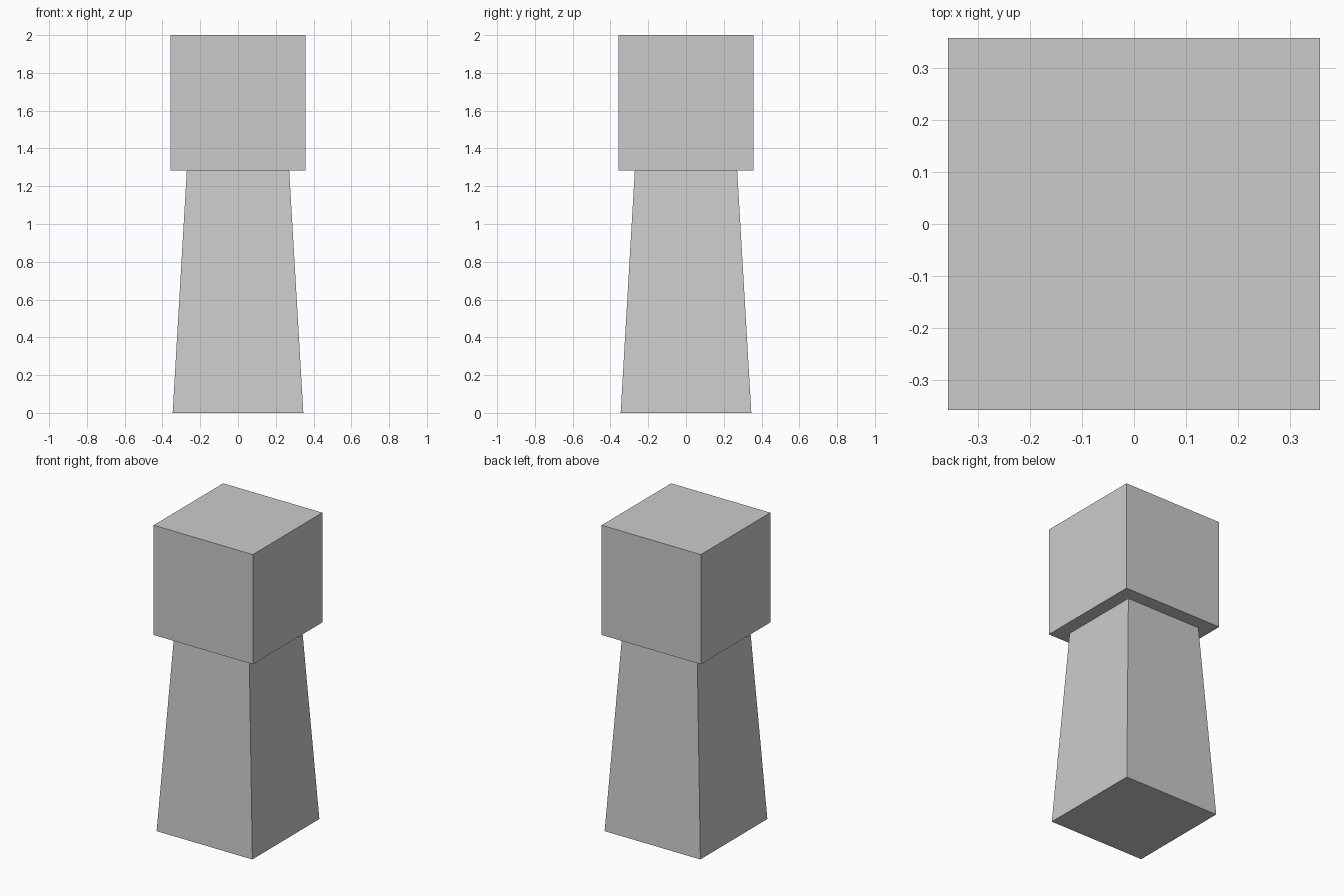
import bpy
import bmesh

if "Cube" in bpy.data.objects:
    bpy.data.objects.remove(bpy.data.objects["Cube"])


def square_block(name, z0, z1, half_bottom, half_top):
    """Four-sided block, optionally tapered, from z0 to z1."""
    bm = bmesh.new()
    bmesh.ops.create_cube(bm, size=2)
    for v in bm.verts:
        top = v.co.z > 0
        half = half_top if top else half_bottom
        v.co = (v.co.x * half, v.co.y * half, z1 if top else z0)
    mesh = bpy.data.meshes.new(name)
    bm.to_mesh(mesh)
    bm.free()
    obj = bpy.data.objects.new(name, mesh)
    bpy.context.collection.objects.link(obj)
    return obj


JOINT_Z = 1.283

# Tapered pedestal
square_block("tapered_pedestal", 0, JOINT_Z, 0.346, 0.271)

# Cube resting on the pedestal
square_block("top_cube", JOINT_Z, 2, 0.3585, 0.3585)
